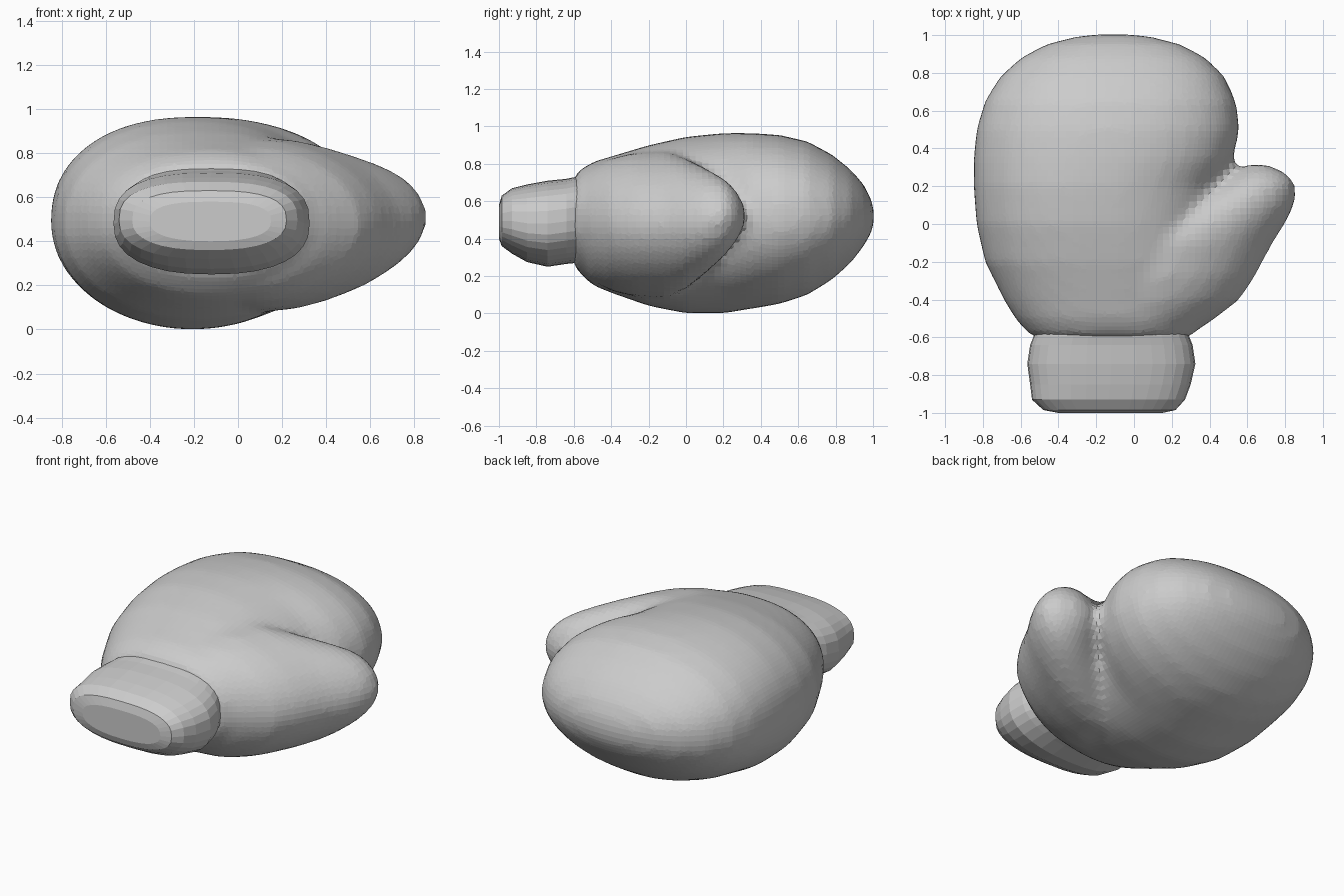
import bpy, bmesh
from math import sin, cos, pi, copysign


def loft(name, rows, sides, top, bottom):
    """Skin rounded sections along y; each row is y, x min, x max, z min, z max.
    top and bottom set how square the upper and lower halves are."""
    bm = bmesh.new()
    rings = []
    for y, x0, x1, z0, z1 in rows:
        ring = []
        for i in range(sides):
            a = 2 * pi * i / sides
            power = top if i <= sides // 2 else bottom
            c, s = [copysign(abs(v) ** (2 / power), v) for v in (cos(a), sin(a))]
            ring.append(bm.verts.new(((x0 + x1) / 2 + c * (x1 - x0) / 2, y,
                                      (z0 + z1) / 2 + s * (z1 - z0) / 2)))
        rings.append(ring)
    for a, b in zip(rings, rings[1:]):
        for i in range(sides):
            j = (i + 1) % sides
            bm.faces.new((a[i], a[j], b[j], b[i]))
    bm.faces.new(rings[0])
    bm.faces.new(rings[-1])
    bmesh.ops.recalc_face_normals(bm, faces=bm.faces)
    me = bpy.data.meshes.new(name)
    bm.to_mesh(me)
    bm.free()
    ob = bpy.data.objects.new(name, me)
    bpy.context.collection.objects.link(ob)
    return ob


# Padded hand
hand = loft("mitt", [
    (-0.61, -0.50, 0.27, 0.28, 0.70),
    (-0.58, -0.56, 0.32, 0.23, 0.76),
    (-0.50, -0.63, 0.38, 0.15, 0.81),
    (-0.40, -0.69, 0.42, 0.11, 0.84),
    (-0.20, -0.79, 0.44, 0.04, 0.90),
    (0.00, -0.835, 0.42, 0.00, 0.945),
    (0.20, -0.85, 0.44, 0.00, 0.965),
    (0.35, -0.85, 0.525, 0.025, 0.965),
    (0.50, -0.835, 0.56, 0.05, 0.955),
    (0.65, -0.79, 0.54, 0.10, 0.92),
    (0.78, -0.71, 0.48, 0.18, 0.85),
    (0.88, -0.60, 0.38, 0.27, 0.77),
    (0.95, -0.47, 0.25, 0.36, 0.69),
    (0.99, -0.32, 0.10, 0.43, 0.61),
    (1.005, -0.20, -0.02, 0.48, 0.56)], 40, 2.25, 2.0)

# Thumb, a wedge melting into the right side of the hand
thumb = loft("thumb", [
    (-0.58, -0.30, 0.31, 0.27, 0.73),
    (-0.50, -0.36, 0.43, 0.17, 0.79),
    (-0.40, -0.42, 0.56, 0.12, 0.83),
    (-0.28, -0.46, 0.64, 0.09, 0.86),
    (-0.10, -0.46, 0.735, 0.08, 0.87),
    (0.00, -0.20, 0.80, 0.13, 0.83),
    (0.10, 0.10, 0.85, 0.21, 0.78),
    (0.19, 0.36, 0.86, 0.29, 0.73),
    (0.25, 0.47, 0.83, 0.36, 0.68),
    (0.29, 0.54, 0.77, 0.42, 0.62),
    (0.315, 0.60, 0.70, 0.48, 0.57)], 32, 1.9, 1.85)

# Fuse hand and thumb into one stuffed surface
bpy.context.view_layer.objects.active = hand
hand.select_set(True)
thumb.select_set(True)
bpy.ops.object.join()
hand.name = "mitt"
remesh = hand.modifiers.new("fuse", 'REMESH')
remesh.mode = 'VOXEL'
remesh.voxel_size = 0.034
soft = hand.modifiers.new("soften", 'SMOOTH')
soft.factor = 0.5
soft.iterations = 5

# Wrist cuff
loft("cuff", [
    (-1.00, -0.40, 0.15, 0.40, 0.58),
    (-0.985, -0.48, 0.22, 0.36, 0.63),
    (-0.93, -0.54, 0.27, 0.32, 0.67),
    (-0.85, -0.55, 0.30, 0.275, 0.69),
    (-0.74, -0.565, 0.325, 0.25, 0.71),
    (-0.64, -0.55, 0.31, 0.265, 0.72),
    (-0.59, -0.53, 0.29, 0.27, 0.73),
    (-0.50, -0.50, 0.27, 0.29, 0.70)], 32, 2.7, 2.4)
